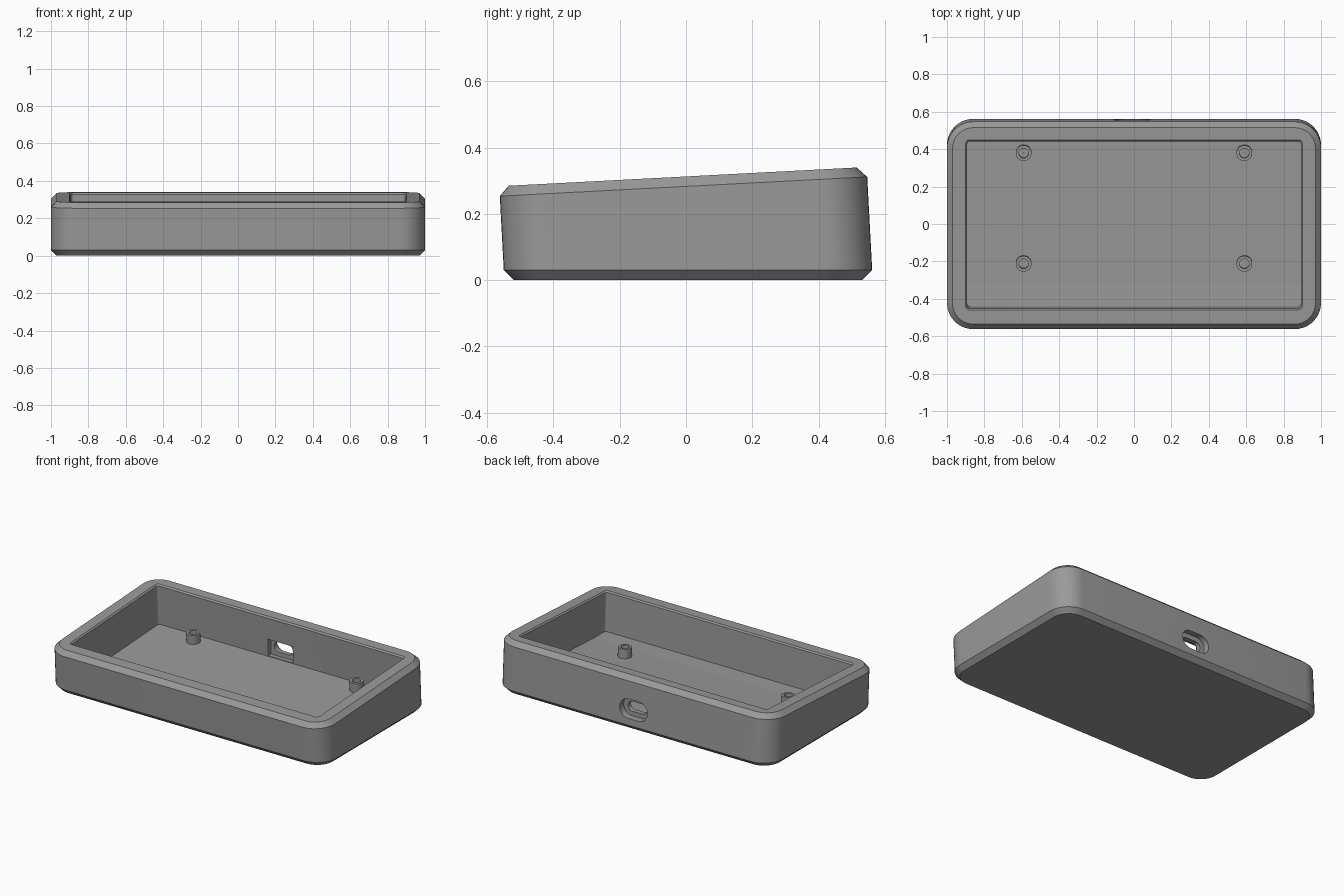
import bpy, bmesh, math
from mathutils import Matrix

if "Cube" in bpy.data.objects:
    bpy.data.objects.remove(bpy.data.objects["Cube"])

SLOPE = 0.0524                      # tilt of the rim and inner floor (3 degrees)
TILT = math.atan(SLOPE)

grey = bpy.data.materials.new("grey plastic")
grey.diffuse_color = (0.32, 0.32, 0.32, 1)
grey.use_nodes = True
grey.node_tree.nodes["Principled BSDF"].inputs["Base Color"].default_value = grey.diffuse_color


def rounded(hx, v0, v1, r, seg=10):
    """Rounded rectangle outline, counter-clockwise."""
    pts = []
    for k, (cx, cv) in enumerate([(hx - r, v1 - r), (r - hx, v1 - r),
                                  (r - hx, v0 + r), (hx - r, v0 + r)]):
        for i in range(seg + 1):
            a = math.pi / 2 * (k + i / seg)
            pts.append((cx + r * math.cos(a), cv + r * math.sin(a)))
    return pts


def loft(name, rings, closed=False):
    """Join rings of 3D points; cap both ends unless closed into a loop."""
    bm = bmesh.new()
    vs = [[bm.verts.new(p) for p in ring] for ring in rings]
    n = len(vs[0])
    pairs = list(zip(vs, vs[1:])) + ([(vs[-1], vs[0])] if closed else [])
    for a, b in pairs:
        for i in range(n):
            j = (i + 1) % n
            bm.faces.new((a[i], a[j], b[j], b[i]))
    if not closed:
        bm.faces.new(vs[0][::-1])
        bm.faces.new(vs[-1])
    bmesh.ops.recalc_face_normals(bm, faces=bm.faces)
    me = bpy.data.meshes.new(name)
    bm.to_mesh(me)
    bm.free()
    me.materials.append(grey)
    ob = bpy.data.objects.new(name, me)
    bpy.context.collection.objects.link(ob)
    return ob


def level(hx, y0, y1, r, z, slope):
    """Horizontal or tilted outline; z is the height at y = 0."""
    return [(x, y, z + slope * y) for x, y in rounded(hx, y0, y1, r)]


def activate(ob):
    bpy.ops.object.select_all(action='DESELECT')
    ob.select_set(True)
    bpy.context.view_layer.objects.active = ob


def cut(ob, cutter):
    mod = ob.modifiers.new("cut", 'BOOLEAN')
    mod.operation = 'DIFFERENCE'
    mod.solver = 'EXACT'
    mod.object = cutter
    activate(ob)
    bpy.ops.object.modifier_apply(modifier=mod.name)
    bpy.data.objects.remove(cutter)


def smooth(ob):
    activate(ob)
    bpy.ops.object.shade_smooth_by_angle(angle=math.radians(25))


# Outer shell: flat base, chamfers, tilted rim
case = loft("case", [
    level(0.97, -0.52, 0.532, 0.11, 0, 0),
    level(1.0, -0.55, 0.562, 0.14, 0.03, 0),
    level(1.0, -0.562, 0.547, 0.14, 0.283, SLOPE),
    level(0.97, -0.535, 0.515, 0.11, 0.313, SLOPE)])

# Inner cavity with a small chamfer at the opening
cut(case, loft("cavity_cutter", [
    level(0.892, -0.44, 0.456, 0.015, 0.0468, SLOPE),
    level(0.892, -0.452, 0.442, 0.015, 0.304, SLOPE),
    level(0.90, -0.46, 0.45, 0.02, 0.313, SLOPE),
    level(0.90, -0.46, 0.45, 0.02, 0.36, SLOPE)]))


# Port in the back wall: outer recess, through slot, inner pocket
def port(name, hx, z0, z1, r, y0, y1):
    pts = rounded(hx, z0, z1, r)
    cut(case, loft(name, [[(x - 0.01, y, z) for x, z in pts] for y in (y0, y1)]))


port("recess_cutter", 0.10, 0.073, 0.197, 0.0615, 0.515, 0.62)
port("slot_cutter", 0.068, 0.103, 0.167, 0.0315, 0.40, 0.60)
port("pocket_cutter", 0.09, 0.075, 0.185, 0.004, 0.40, 0.485)
smooth(case)

# Level strip of floor along the front
loft("front_floor_strip", [
    [(x, y, z) for x, y in ((-0.896, -0.447), (0.896, -0.447), (0.896, -0.32), (-0.896, -0.32))]
    for z in (0.012, 0.03)])


# Hollow screw posts standing on the tilted floor
def screw_post(name, x, y):
    profile = [(0.042, -0.02), (0.042, 0.06), (0.026, 0.06), (0.026, 0.006), (0.001, 0.006),
               (0.001, -0.02)]
    n = 32
    ob = loft(name, [[(r * math.cos(2 * math.pi * i / n), r * math.sin(2 * math.pi * i / n), z)
                      for i in range(n)] for r, z in profile], closed=True)
    ob.data.transform(Matrix.Translation((x, y, 0.0468 + SLOPE * y)) @ Matrix.Rotation(TILT, 4, 'X'))
    smooth(ob)


for side, x in (("left", -0.59), ("right", 0.59)):
    for end, y in (("front", -0.21), ("back", 0.382)):
        screw_post(f"screw_post_{end}_{side}", x, y)
